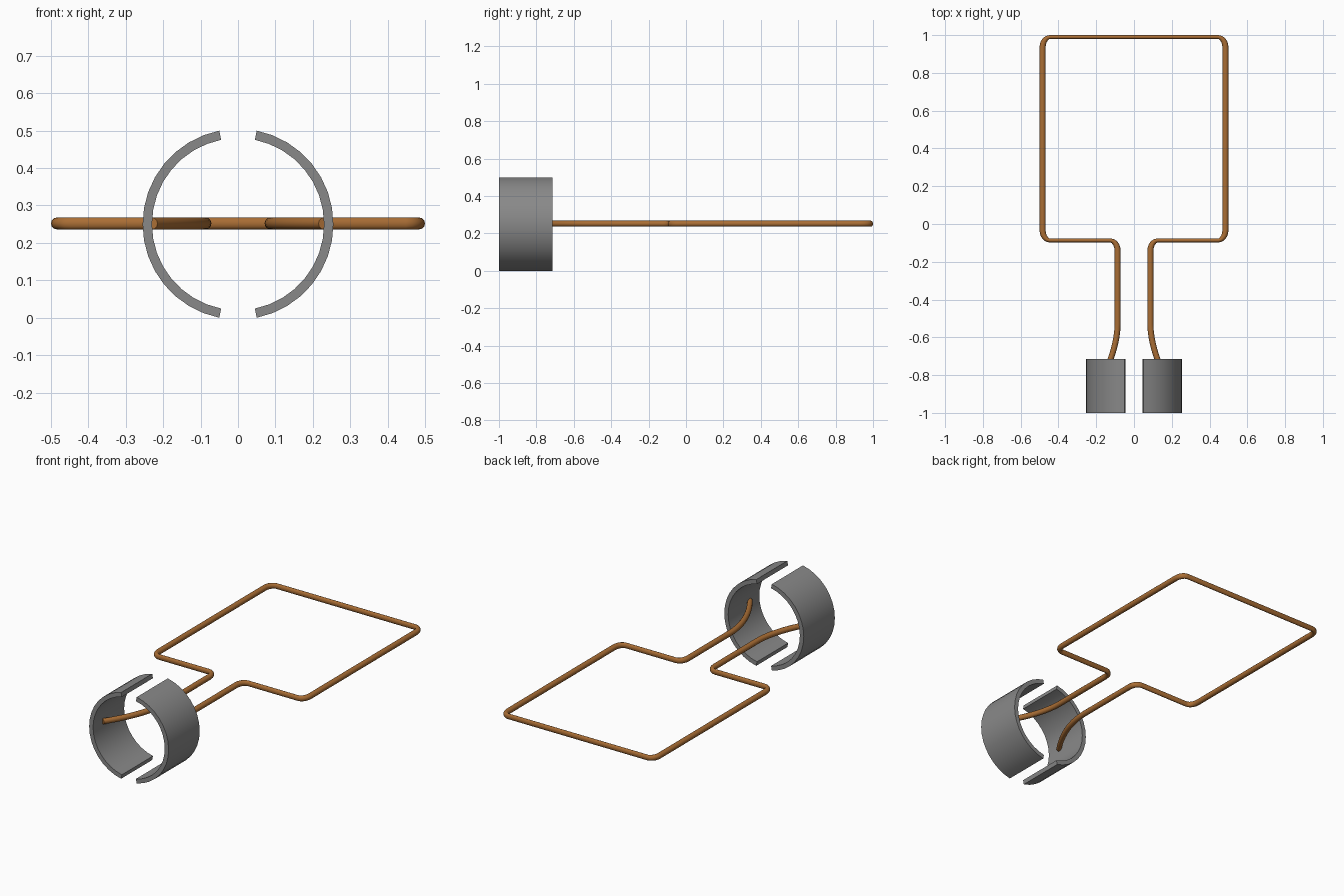
import bpy, bmesh, math
from mathutils import Vector

if "Cube" in bpy.data.objects:
    bpy.data.objects.remove(bpy.data.objects["Cube"])


def material(name, color):
    mat = bpy.data.materials.new(name)
    mat.diffuse_color = color
    mat.use_nodes = True
    mat.node_tree.nodes["Principled BSDF"].inputs["Base Color"].default_value = mat.diffuse_color
    return mat


copper = material("copper", (0.4, 0.155, 0.035, 1))
dark_grey = material("dark_grey", (0.25, 0.25, 0.25, 1))


def smooth(obj, angle):
    bpy.ops.object.select_all(action='DESELECT')
    bpy.context.view_layer.objects.active = obj
    obj.select_set(True)
    bpy.ops.object.shade_smooth_by_angle(angle=math.radians(angle))


# Half of the split ring: a curved plate swept around the y axis
def split_ring_half(name, side, segs=16):
    bm = bmesh.new()
    gap = math.asin(0.05 / 0.255)
    rings = []
    for i in range(segs + 1):
        a = gap + (math.pi - 2 * gap) * i / segs
        rings.append([bm.verts.new((side * r * math.sin(a), y, 0.25 + r * math.cos(a)))
                      for r, y in ((0.255, -1), (0.255, -0.715), (0.23, -0.715), (0.23, -1))])
    for a, b in zip(rings, rings[1:]):
        for k in range(4):
            bm.faces.new((a[k], a[(k + 1) % 4], b[(k + 1) % 4], b[k]))
    bm.faces.new(rings[0])
    bm.faces.new(rings[-1])
    bmesh.ops.recalc_face_normals(bm, faces=bm.faces)
    mesh = bpy.data.meshes.new(name)
    bm.to_mesh(mesh)
    bm.free()
    mesh.materials.append(dark_grey)
    obj = bpy.data.objects.new(name, mesh)
    bpy.context.collection.objects.link(obj)
    smooth(obj, 30)


split_ring_half("split_ring_left", -1)
split_ring_half("split_ring_right", 1)


# Rounded corner between two straight wire runs, longer along y than x
def corner(before, p, after, rx=0.038, ry=0.055, n=5):
    p = Vector(p)
    u, v = ((Vector(q) - p).normalized() for q in (before, after))
    u, v = (Vector((d.x * rx, d.y * ry)) for d in (u, v))
    return [p + u * (1 - math.sin(t)) + v * (1 - math.cos(t))
            for t in (math.pi / 2 * i / n for i in range(n + 1))]


# Right half of the wire path: flared lead end, lead, then the square loop
lead, side, low, high = 0.087, 0.484, -0.087, 0.9895
path = []
for i in range(13):
    t = 1 - i / 12
    path.append(Vector((lead + 0.143 * t ** 1.85, -0.53 - 0.385 * t)))
path += corner((lead, -0.53), (lead, low), (side, low))
path += corner((lead, low), (side, low), (side, high))
path += corner((side, low), (side, high), (0, high))
path += [Vector((-p.x, p.y)) for p in reversed(path)]

# Wire is flattened along y, so the path is stretched before scaling back
squash = 0.65
curve = bpy.data.curves.new("wire_loop", 'CURVE')
curve.dimensions = '3D'
curve.bevel_depth = 0.016
curve.bevel_resolution = 4
curve.use_fill_caps = True
spline = curve.splines.new('POLY')
spline.points.add(len(path) - 1)
for pt, p in zip(spline.points, path):
    pt.co = (p.x, p.y / squash, 0, 1)
wire = bpy.data.objects.new("wire_loop", curve)
bpy.context.collection.objects.link(wire)
wire.scale = (1, squash, 1)
wire.location.z = 0.252
curve.materials.append(copper)
bpy.ops.object.select_all(action='DESELECT')
bpy.context.view_layer.objects.active = wire
wire.select_set(True)
bpy.ops.object.convert(target='MESH')
bpy.ops.object.transform_apply(location=True, rotation=True, scale=True)
smooth(bpy.context.object, 50)
